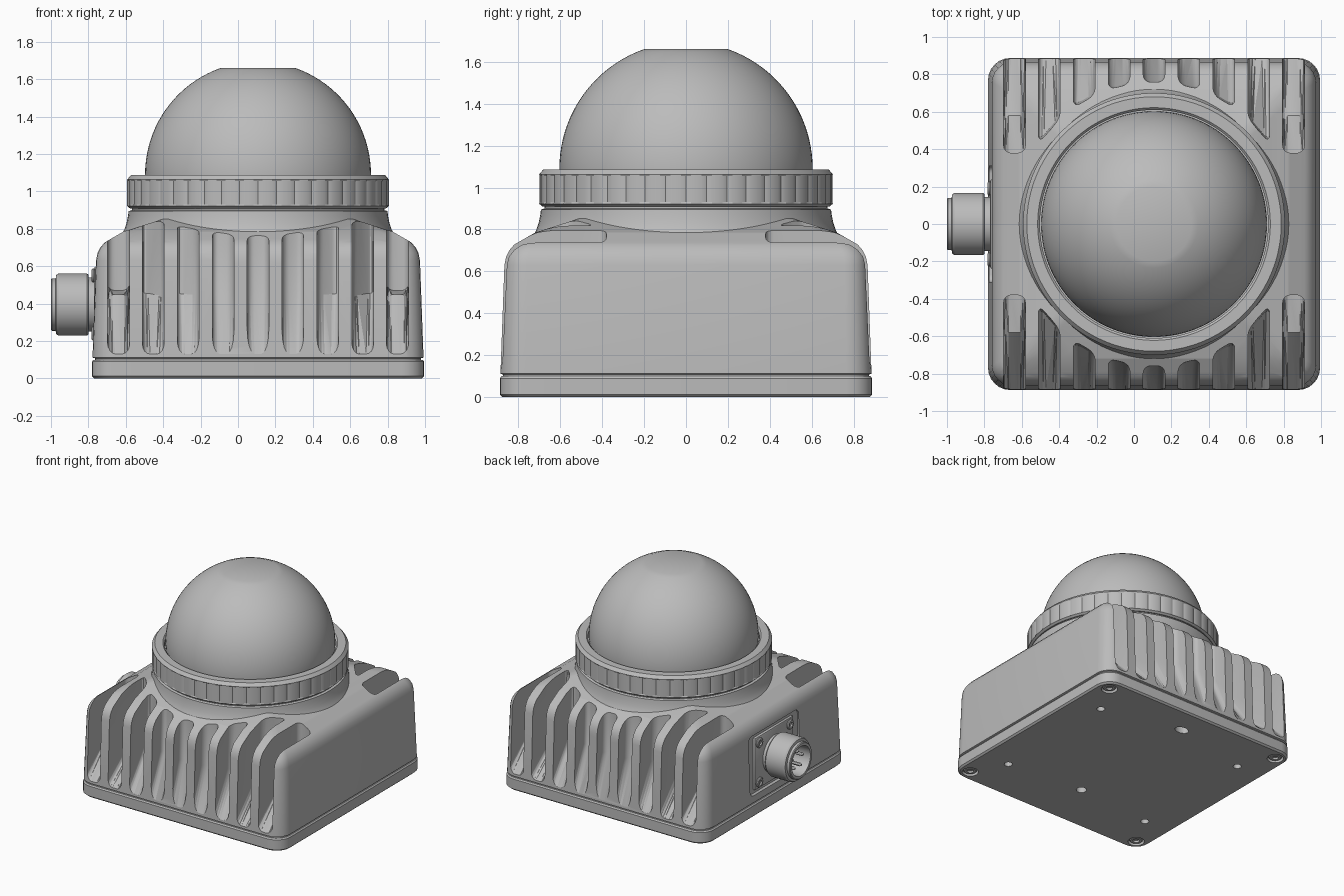
import bpy, bmesh, math
from mathutils import Matrix, Vector

if "Cube" in bpy.data.objects:
    bpy.data.objects.remove(bpy.data.objects["Cube"], do_unlink=True)

CX = 0.107          # housing centre in x
grey = bpy.data.materials.new("satin_grey")
grey.use_nodes = True
grey.diffuse_color = (0.5, 0.5, 0.5, 1)
grey.node_tree.nodes["Principled BSDF"].inputs["Base Color"].default_value = (0.5, 0.5, 0.5, 1)


def finish(name, bm, matrix=None, angle=30):
    bmesh.ops.recalc_face_normals(bm, faces=bm.faces)
    if matrix:
        bm.transform(matrix)
    mesh = bpy.data.meshes.new(name)
    bm.to_mesh(mesh)
    bm.free()
    obj = bpy.data.objects.new(name, mesh)
    bpy.context.collection.objects.link(obj)
    mesh.materials.append(grey)
    smooth(obj, angle)
    return obj


def smooth(obj, angle=30):
    bpy.ops.object.select_all(action="DESELECT")
    obj.select_set(True)
    bpy.context.view_layer.objects.active = obj
    bpy.ops.object.shade_smooth_by_angle(angle=math.radians(angle))


def loft(bm, loops):
    """Skin a stack of equal-length point loops and cap both ends."""
    rows = [[bm.verts.new(p) for p in loop] for loop in loops]
    n = len(rows[0])
    for a, b in zip(rows, rows[1:]):
        for i in range(n):
            j = (i + 1) % n
            bm.faces.new((a[i], a[j], b[j], b[i]))
    bm.faces.new(rows[0][::-1])
    bm.faces.new(rows[-1])
    return rows


def rounded_rect(hx, hy, r, z, steps=6):
    pts = []
    for q, (sx, sy) in enumerate([(1, 1), (-1, 1), (-1, -1), (1, -1)]):
        for i in range(steps + 1):
            a = math.pi / 2 * (q + i / steps)
            pts.append((sx * (hx - r) + r * math.cos(a), sy * (hy - r) + r * math.sin(a), z))
    return pts


def circle(r, z, n):
    return [(r * math.cos(math.tau * i / n), r * math.sin(math.tau * i / n), z) for i in range(n)]


def lathe(name, profile, n=64, matrix=None):
    bm = bmesh.new()
    loft(bm, [circle(r, z, n) for r, z in profile])
    return finish(name, bm, matrix)


def add_box(bm, centre, size):
    m = Matrix.Translation(centre) @ Matrix.Diagonal((*size, 1))
    bmesh.ops.create_cube(bm, size=1, matrix=m)


def add_cyl(bm, r, depth, matrix, n=20):
    bmesh.ops.create_cone(bm, cap_ends=True, segments=n, radius1=r, radius2=r,
                          depth=depth, matrix=matrix)


def cut(obj, cutter):
    mod = obj.modifiers.new("cut", "BOOLEAN")
    mod.object, mod.operation, mod.solver = cutter, "DIFFERENCE", "EXACT"
    bpy.context.view_layer.objects.active = obj
    bpy.ops.object.modifier_apply(modifier="cut")
    bpy.data.objects.remove(cutter, do_unlink=True)
    smooth(obj)


# Base plate with recessed screws and mounting holes underneath
bm = bmesh.new()
loft(bm, [rounded_rect(h, h, r, z) for h, r, z in
          [(0.875, 0.11, 0), (0.888, 0.12, 0.012), (0.888, 0.12, 0.09), (0.88, 0.112, 0.1)]])
base = finish("base_plate", bm, Matrix.Translation((CX, 0, 0)))
corners = [(sx, sy) for sx in (-1, 1) for sy in (-1, 1)]
bm = bmesh.new()
for sx, sy in corners:
    add_cyl(bm, 0.06, 0.06, Matrix.Translation((CX + 0.79 * sx, 0.79 * sy, 0)))
    add_cyl(bm, 0.03, 0.12, Matrix.Translation((CX + 0.65 * sx, 0.525 * sy, 0)))
add_cyl(bm, 0.038, 0.12, Matrix.Translation((CX, -0.47, 0)))
add_cyl(bm, 0.038, 0.12, Matrix.Translation((CX, 0.67, 0)) @ Matrix.Diagonal((1.5, 1, 1, 1)))
cut(base, finish("hole_cutter", bm))
for sx, sy in corners:
    lathe("base_screw", [(0.022, 0.02), (0.024, 0.006), (0.042, 0.006), (0.05, 0.014), (0.05, 0.04)],
          20, Matrix.Translation((CX + 0.79 * sx, 0.79 * sy, 0)))

# Housing: drafted walls, rounded shoulder and hipped roof
bm = bmesh.new()
loft(bm, [rounded_rect(h, h, r, z) for h, r, z in
          [(0.872, 0.1, 0.098), (0.872, 0.1, 0.108), (0.885, 0.12, 0.112), (0.866, 0.11, 0.63),
           (0.858, 0.105, 0.67), (0.843, 0.1, 0.7), (0.82, 0.09, 0.727), (0.79, 0.08, 0.745),
           (0.72, 0.07, 0.785), (0.36, 0.03, 0.9)]])
housing = finish("housing", bm, Matrix.Translation((CX, 0, 0)))

# Cooling slots cut into the front and back
bm = bmesh.new()
for side in (1, -1):
    for k in range(-4, 5):
        part = bmesh.new()
        outer = abs(k) == 4
        loops = []
        for x in (k * 0.1865 - 0.058, k * 0.1865 + 0.058):
            end = -0.38 if outer else -math.sqrt(0.75 ** 2 - x * x)
            pts = [(-1.1, 0.13), (-0.885, 0.13)]
            pts += [(-0.58, 0.45), (end, 0.47)] if outer else [(end - 0.02, 0.45)]
            pts += [(end, 1.1), (-1.1, 1.1)]
            loops.append([(x, y, z) for y, z in pts])
        rows = loft(part, loops)
        chain = [part.edges.get((row[i], row[i + 1])) for row in rows
                 for i in range(1, len(row) - 2)]
        bmesh.ops.bevel(part, geom=chain, offset=0.04, segments=4, profile=0.5, affect="EDGES")
        bmesh.ops.triangulate(part, faces=part.faces)
        bmesh.ops.recalc_face_normals(part, faces=part.faces)
        part.transform(Matrix.Translation((CX, 0, 0)) @ Matrix.Rotation(0 if side > 0 else math.pi, 4, "Z"))
        temp = bpy.data.meshes.new("slot")
        part.to_mesh(temp)
        part.free()
        bm.from_mesh(temp)
        bpy.data.meshes.remove(temp)
cut(housing, finish("slot_cutter", bm))

# Shallow pocket for the connector flange
PORT_Z = 0.395
bm = bmesh.new()
add_box(bm, (-0.81, 0, PORT_Z), (0.12, 0.62, 0.46))
bmesh.ops.bevel(bm, geom=[e for e in bm.edges if abs((e.verts[0].co - e.verts[1].co).x) > 0.1],
                offset=0.04, segments=4, profile=0.5, affect="EDGES")
cut(housing, finish("pocket_cutter", bm))

# Neck under the dome
lathe("neck", [(0.735, 0.76), (0.715, 0.795), (0.703, 0.83), (0.695, 0.87), (0.692, 0.895),
               (0.675, 0.9), (0.675, 0.93)], 96, Matrix.Translation((CX, 0, 0)))

# Clamp ring with shallow grip notches
NOTCHES = 44
bm = bmesh.new()
loops = []
for r, z, dip in [(0.6, 0.91, 0), (0.685, 0.91, 0), (0.7, 0.922, 0), (0.7, 0.93, 1),
                  (0.7, 1.055, 1), (0.7, 1.063, 0), (0.68, 1.087, 0), (0.622, 1.087, 0),
                  (0.61, 1.075, 0), (0.61, 1.04, 0)]:
    loop = []
    for i in range(NOTCHES * 4):
        a = math.tau * i / (NOTCHES * 4)
        rr = r - (0.009 if dip and i % 4 == 0 else 0)
        loop.append((rr * math.cos(a), rr * math.sin(a), z))
    loops.append(loop)
loft(bm, loops)
finish("clamp_ring", bm, Matrix.Translation((CX, 0, 0)))

# Dome with flat top
R, ZC = 0.604, 1.09
stop = math.acos(0.2 / R)
dome = [(0.6, 1.0)] + [(R * math.cos(stop * i / 20), ZC + R * math.sin(stop * i / 20)) for i in range(21)]
lathe("dome", dome, 96, Matrix.Translation((CX, 0, 0)))

# Connector on the right side, axis along -x
port = Matrix.Translation((0, 0, PORT_Z)) @ Matrix.Rotation(-math.pi / 2, 4, "Y")
bm = bmesh.new()
add_box(bm, (-0.747, 0, PORT_Z), (0.044, 0.48, 0.41))
bmesh.ops.bevel(bm, geom=bm.edges[:], offset=0.012, segments=2, profile=0.5, affect="EDGES")
finish("connector_flange", bm)
lathe("connector_nut", [(0.145, 0.75), (0.145, 0.8), (0.16, 0.8), (0.166, 0.808), (0.166, 0.96),
                        (0.158, 0.972), (0.14, 0.975), (0.14, 0.995), (0.134, 1.0),
                        (0.115, 1.0), (0.112, 0.99), (0.112, 0.86)], 48, port)
for i in range(5):
    a = math.tau * i / 5
    r = 0.065
    lathe("connector_pin", [(0.013, 0.85), (0.013, 0.965), (0.007, 0.975)], 12,
          port @ Matrix.Translation((r * math.cos(a), r * math.sin(a), 0)))
for sy, sz in corners:
    lathe("flange_screw", [(0.038, 0.76), (0.038, 0.776), (0.032, 0.782), (0.018, 0.782), (0.016, 0.772)],
          20, port @ Matrix.Translation((sz * 0.155, sy * 0.19, 0)))
